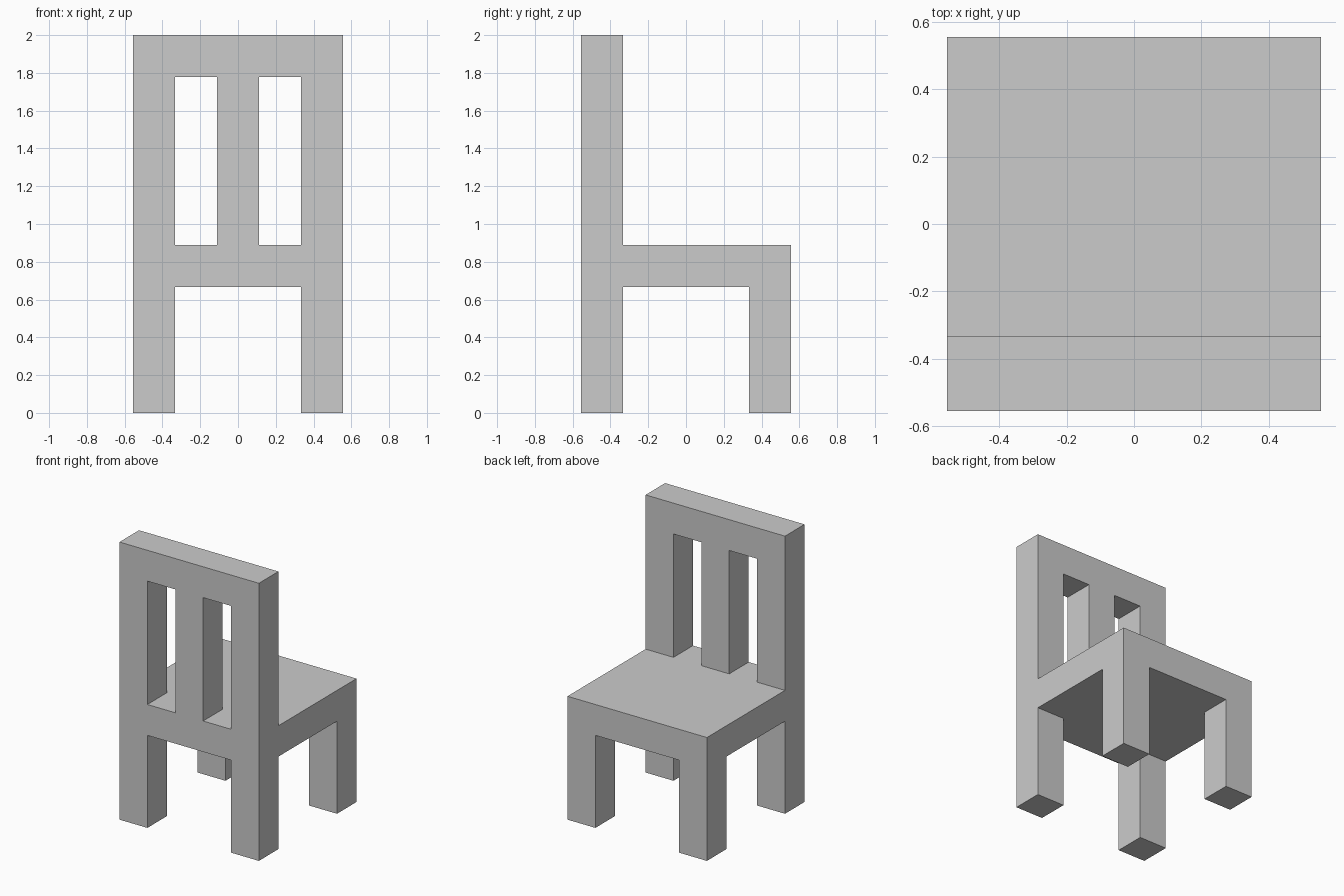
import bpy
import bmesh

if "Cube" in bpy.data.objects:
    bpy.data.objects.remove(bpy.data.objects["Cube"])

U = 2 / 9          # bar thickness: the chair is 5 x 5 x 9 bars
H = 2.5            # half the width, in bars
OUT = 4            # cutters reach safely past the block


def box(name, x, y, z):
    """Box object spanning the given (min, max) ranges, in bar units."""
    bm = bmesh.new()
    bmesh.ops.create_cube(bm, size=2)
    for v in bm.verts:
        v.co = [r[c > 0] * U for r, c in zip((x, y, z), v.co)]
    mesh = bpy.data.meshes.new(name)
    bm.to_mesh(mesh)
    bm.free()
    obj = bpy.data.objects.new(name, mesh)
    bpy.context.collection.objects.link(obj)
    return obj


def carve(target, name, x, y, z):
    """Subtract a hidden box from the target."""
    cutter = box(name, x, y, z)
    cutter.hide_render = True
    cutter.hide_set(True)
    cutter.display_type = 'WIRE'
    mod = target.modifiers.new(name, 'BOOLEAN')
    mod.operation = 'DIFFERENCE'
    mod.solver = 'EXACT'
    mod.object = cutter


# Seamless one-piece chair carved from a solid block
chair = box("chair", (-H, H), (-H, H), (0, 9))

# Open space above the seat, leaving the backrest at -y
carve(chair, "space_above_seat", (-OUT, OUT), (-1.5, OUT), (4, 10))

# Crossing tunnels under the seat leave the four legs
carve(chair, "leg_gap_front_to_back", (-1.5, 1.5), (-OUT, OUT), (-1, 3))
carve(chair, "leg_gap_side_to_side", (-OUT, OUT), (-1.5, 1.5), (-1, 3))

# Two slots in the backrest leave the centre slat
for side, x in (("left", (-1.5, -0.5)), ("right", (0.5, 1.5))):
    carve(chair, f"backrest_slot_{side}", x, (-OUT, 0), (4, 8))
